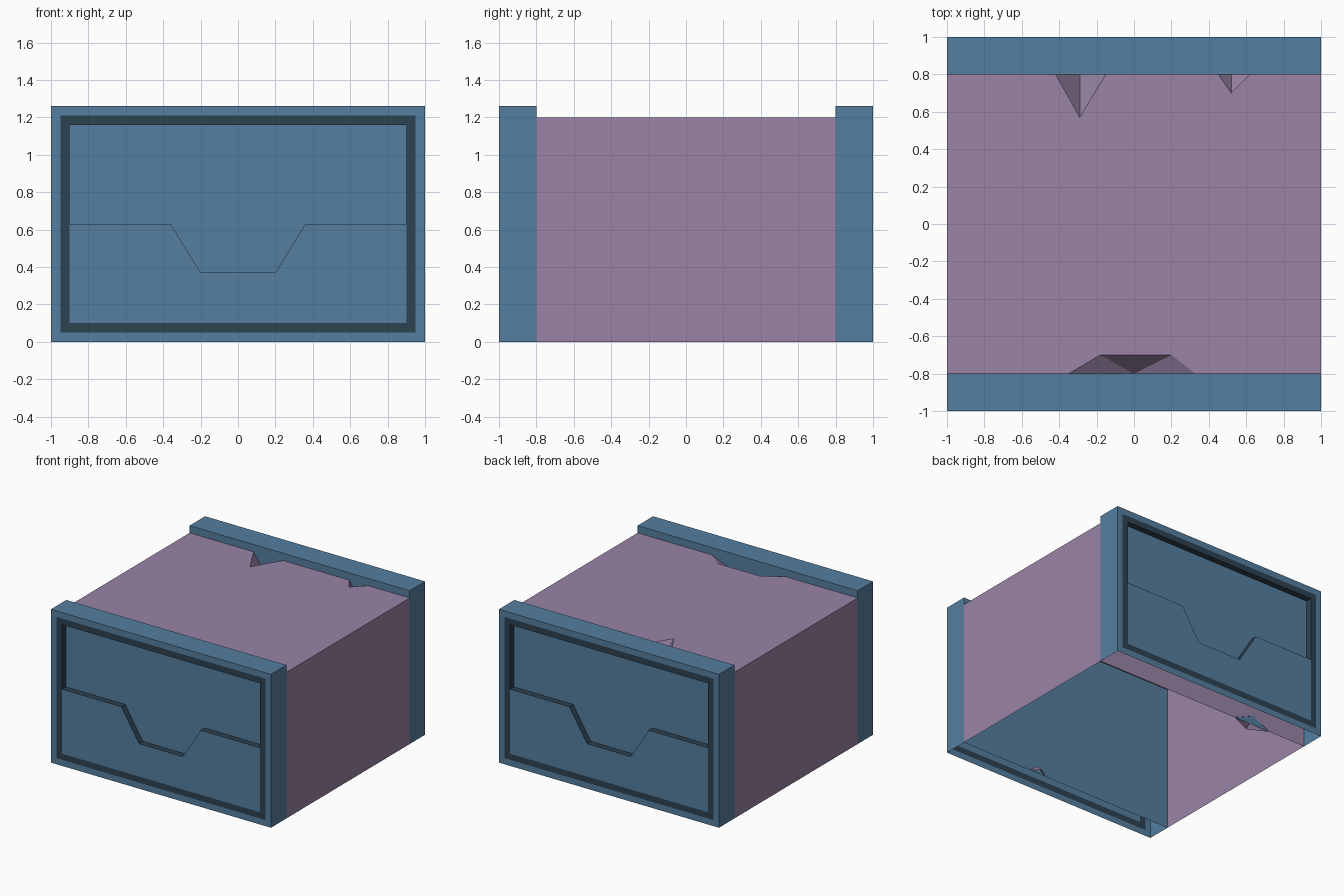
import bpy, bmesh

if "Cube" in bpy.data.objects:
    bpy.data.objects.remove(bpy.data.objects["Cube"])


def material(name, rgb):
    m = bpy.data.materials.new(name)
    m.diffuse_color = (*rgb, 1)
    m.use_nodes = True
    m.node_tree.nodes["Principled BSDF"].inputs["Base Color"].default_value = m.diffuse_color
    return m


BLUE = material("blue_metal", (0.09, 0.21, 0.35))
DARK = material("dark_trim", (0.027, 0.054, 0.084))
MAUVE = material("mauve_wall", (0.32, 0.23, 0.38))


def build(name, faces, mats):
    """faces: list of (points, material index)"""
    bm = bmesh.new()
    for pts, mi in faces:
        bm.faces.new([bm.verts.new(p) for p in pts]).material_index = mi
    bmesh.ops.remove_doubles(bm, verts=bm.verts, dist=1e-4)
    bmesh.ops.recalc_face_normals(bm, faces=bm.faces)
    me = bpy.data.meshes.new(name)
    bm.to_mesh(me)
    bm.free()
    for m in mats:
        me.materials.append(m)
    ob = bpy.data.objects.new(name, me)
    bpy.context.collection.objects.link(ob)
    return ob


def rect(x, z0, z1):
    return [(-x, z0), (x, z0), (x, z1), (-x, z1)]


# End frames: hollow, open underneath, with trim and a two-part door
H = 1.26
SEAM = [(-0.9, 0.63), (-0.36, 0.63), (-0.2, 0.37),
        (0.2, 0.37), (0.36, 0.63), (0.9, 0.63)]


def end_frame(name, s):
    def at(pts, y):
        return [(x, s * y, z) for x, z in pts]

    faces = []
    outer, mid, inner = rect(1, 0, H), rect(0.95, 0.05, 1.21), rect(0.9, 0.1, 1.16)
    # border and dark trim rings
    for a, b, mi in ((outer, mid, 0), (mid, inner, 1)):
        for i in range(4):
            j = (i + 1) % 4
            faces.append((at([a[i], a[j], b[j], b[i]], 1), mi))
    # flush lower door, recessed upper door with dark reveal
    faces.append((at([(-0.9, 0.1), (0.9, 0.1)] + SEAM[::-1], 1), 0))
    upper = SEAM + [(0.9, 1.16), (-0.9, 1.16)]
    faces.append((at(upper, 0.95), 0))
    for i in range(len(upper)):
        edge = [upper[i], upper[(i + 1) % len(upper)]]
        faces.append((at(edge, 1) + at(edge[::-1], 0.95), 1))
    # inner face, sides and top
    faces.append((at(outer, 0.8), 0))
    for i in (1, 2, 3):
        edge = [outer[i], outer[(i + 1) % 4]]
        faces.append((at(edge, 1) + at(edge[::-1], 0.8), 0))
    build(name, faces, [BLUE, DARK])


end_frame("front_frame", -1)
end_frame("back_frame", 1)

# Middle shell, open underneath, with chipped edges where it meets the frames
E, T = 0.801, 1.2
# chip: left x, right x, tips (x, distance from centre), low x, low z
TOP_CHIPS = {-1: [(-0.35, 0.33, [(-0.18, 0.7), (0.2, 0.7)], 0, 1.07)],
             1: [(-0.42, -0.15, [(-0.29, 0.57)], -0.29, 1.02),
                 (0.45, 0.62, [(0.52, 0.7)], 0.52, 1.1)]}
LOW_CHIPS = {-1: [(0.2, 0.36, [(0.28, 0.74)], 0.28, 0.06)],
             1: [(-0.66, -0.32, [(-0.5, 0.72)], -0.5, 0.08)]}

shell, lips = [], {}
for s in (-1, 1):
    profiles = {}
    for z, chips in ((T, TOP_CHIPS[s]), (0, LOW_CHIPS[s])):
        lip, wall = [(-1, s * E, z)], [(-1, s * E, z)]
        for a, b, tips, lx, lz in chips:
            rim = [(a, s * E, z)] + [(x, s * y, z) for x, y in tips] + [(b, s * E, z)]
            low = (lx, s * E, lz)
            lip += rim
            wall += [rim[0], low, rim[-1]]
            shell += [([p, q, low], 0) for p, q in zip(rim, rim[1:])]
        lip.append((1, s * E, z))
        wall.append((1, s * E, z))
        profiles[z] = wall
        lips[s, z] = lip
    shell.append((profiles[0] + profiles[T][::-1], 0))
shell.append((lips[-1, T] + lips[1, T][::-1], 0))
for x in (-1, 1):
    shell.append(([(x, -E, 0), (x, E, 0), (x, E, T), (x, -E, T)], 0))
build("middle_shell", shell, [MAUVE])
